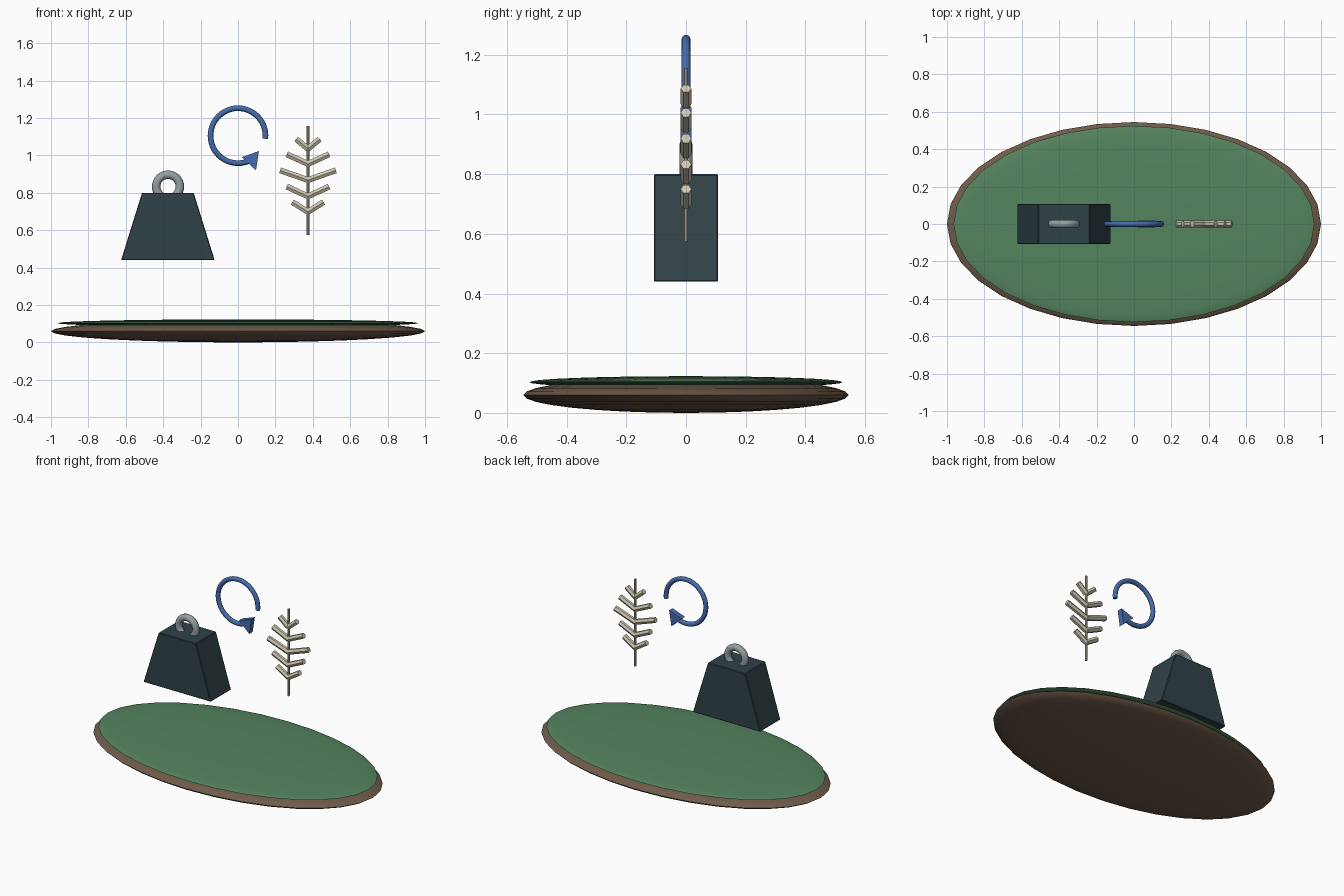
import bpy, bmesh
from math import sin, cos, radians, pi
from mathutils import Vector, Matrix

if "Cube" in bpy.data.objects:
    bpy.data.objects.remove(bpy.data.objects["Cube"])


def material(name, rgb):
    m = bpy.data.materials.new(name)
    m.diffuse_color = (*rgb, 1)
    m.use_nodes = True
    m.node_tree.nodes["Principled BSDF"].inputs["Base Color"].default_value = m.diffuse_color
    return m


SOIL = material("soil_brown", (0.16, 0.105, 0.07))
GRASS = material("grass_green", (0.09, 0.23, 0.115))
IRON = material("dark_iron", (0.03, 0.055, 0.065))
STEEL = material("steel", (0.3, 0.35, 0.36))
BLUE = material("blue", (0.06, 0.15, 0.42))
GRAIN = material("grain", (0.62, 0.57, 0.45))
STALK = material("stalk", (0.52, 0.47, 0.35))


def add(name, bm, mat, smooth=True):
    bmesh.ops.recalc_face_normals(bm, faces=bm.faces[:])
    me = bpy.data.meshes.new(name)
    bm.to_mesh(me)
    bm.free()
    me.materials.append(mat)
    ob = bpy.data.objects.new(name, me)
    bpy.context.collection.objects.link(ob)
    if smooth:
        bpy.ops.object.select_all(action='DESELECT')
        bpy.context.view_layer.objects.active = ob
        ob.select_set(True)
        bpy.ops.object.shade_smooth_by_angle(angle=radians(35))
    return ob


def disc(name, radii, z, mat):
    bm = bmesh.new()
    bmesh.ops.create_uvsphere(bm, u_segments=32, v_segments=16, radius=1)
    bmesh.ops.transform(bm, matrix=Matrix.Translation((0, 0, z)) @ Matrix.Diagonal((*radii, 1)),
                        verts=bm.verts)
    return add(name, bm, mat)


def prism(name, outline, depth, mat, bevel=0):
    # Front (x, z) outline extruded symmetrically in y
    bm = bmesh.new()
    face = bm.faces.new([bm.verts.new((x, -depth, z)) for x, z in outline])
    ext = bmesh.ops.extrude_face_region(bm, geom=[face], use_keep_orig=True)
    moved = [v for v in ext["geom"] if isinstance(v, bmesh.types.BMVert)]
    bmesh.ops.translate(bm, vec=(0, 2 * depth, 0), verts=moved)
    ob = add(name, bm, mat, smooth=False)
    if bevel:
        b = ob.modifiers.new("edge_bevel", 'BEVEL')
        b.width, b.segments = bevel, 1
    return ob


def ring(name, centre, major, minor, start, end, mat, steps=40, sides=12):
    # Tube swept round an arc in the xz plane; closed when it is a full turn
    bm = bmesh.new()
    full = abs(end - start) >= 360
    loops = []
    for i in range(steps if full else steps + 1):
        a = radians(start + (end - start) * i / steps)
        loop = []
        for j in range(sides):
            t = 2 * pi * j / sides
            r = major + minor * cos(t)
            loop.append(bm.verts.new((centre[0] + r * cos(a), minor * sin(t), centre[1] + r * sin(a))))
        loops.append(loop)
    for p, q in zip(loops, loops[1:] + (loops[:1] if full else [])):
        for j in range(sides):
            k = (j + 1) % sides
            bm.faces.new((p[j], p[k], q[k], q[j]))
    if not full:
        bm.faces.new(loops[0])
        bm.faces.new(loops[-1])
    return add(name, bm, mat)


def rod(name, a, b, radius, sides, mat, smooth=True):
    a, b = Vector(a), Vector(b)
    d = b - a
    # Local x stays on world y so the polygon corners point front and back
    zax, xax = d.normalized(), Vector((0, 1, 0))
    rot = Matrix((xax, zax.cross(xax), zax)).transposed().to_4x4()
    bm = bmesh.new()
    bmesh.ops.create_cone(bm, cap_ends=True, segments=sides, radius1=radius, radius2=radius,
                          depth=d.length)
    # create_cone starts on local y for some side counts, so align by the first corner
    first = bm.verts[:][0].co
    turn = Matrix.Rotation(-Vector((1, 0)).angle_signed(first.xy) * -1, 4, 'Z')
    bmesh.ops.transform(bm, matrix=Matrix.Translation((a + b) / 2) @ rot @ turn, verts=bm.verts)
    return add(name, bm, mat, smooth)


# Oval ground
disc("soil_base", (1, 0.545, 0.06), 0.06, SOIL)
disc("grass_top", (0.965, 0.525, 0.02), 0.103, GRASS)

# Weight with its ring handle
prism("weight_body", [(-0.625, 0.44), (-0.125, 0.44), (-0.237, 0.80), (-0.513, 0.80)],
      0.108, IRON, bevel=0.004)
ring("weight_handle", (-0.374, 0.833), 0.0635, 0.0225, 0, 360, STEEL, steps=32)

# Circular arrow
ring("arrow_arc", (0, 1.105), 0.147, 0.015, -6.5, 291, BLUE)
prism("arrow_head", [(0.02, 0.99), (0.096, 0.92), (0.112, 1.023)], 0.018, BLUE)

# Grain ear: stem and mirrored pairs of kernels
CX = 0.374
rod("grain_stem", (CX, 0, 0.574), (CX, 0, 1.156), 0.0075, 8, STALK)
for i, (tip, reach) in enumerate([(0.75, 0.083), (0.833, 0.113), (0.92, 0.149),
                                  (1.006, 0.113), (1.087, 0.063)]):
    for side, label in ((-1, "left"), (1, "right")):
        rod(f"grain_kernel_{label}_{i + 1}", (CX, 0, tip - 0.052), (CX + side * reach, 0, tip),
            0.018, 6, GRAIN, smooth=True)
